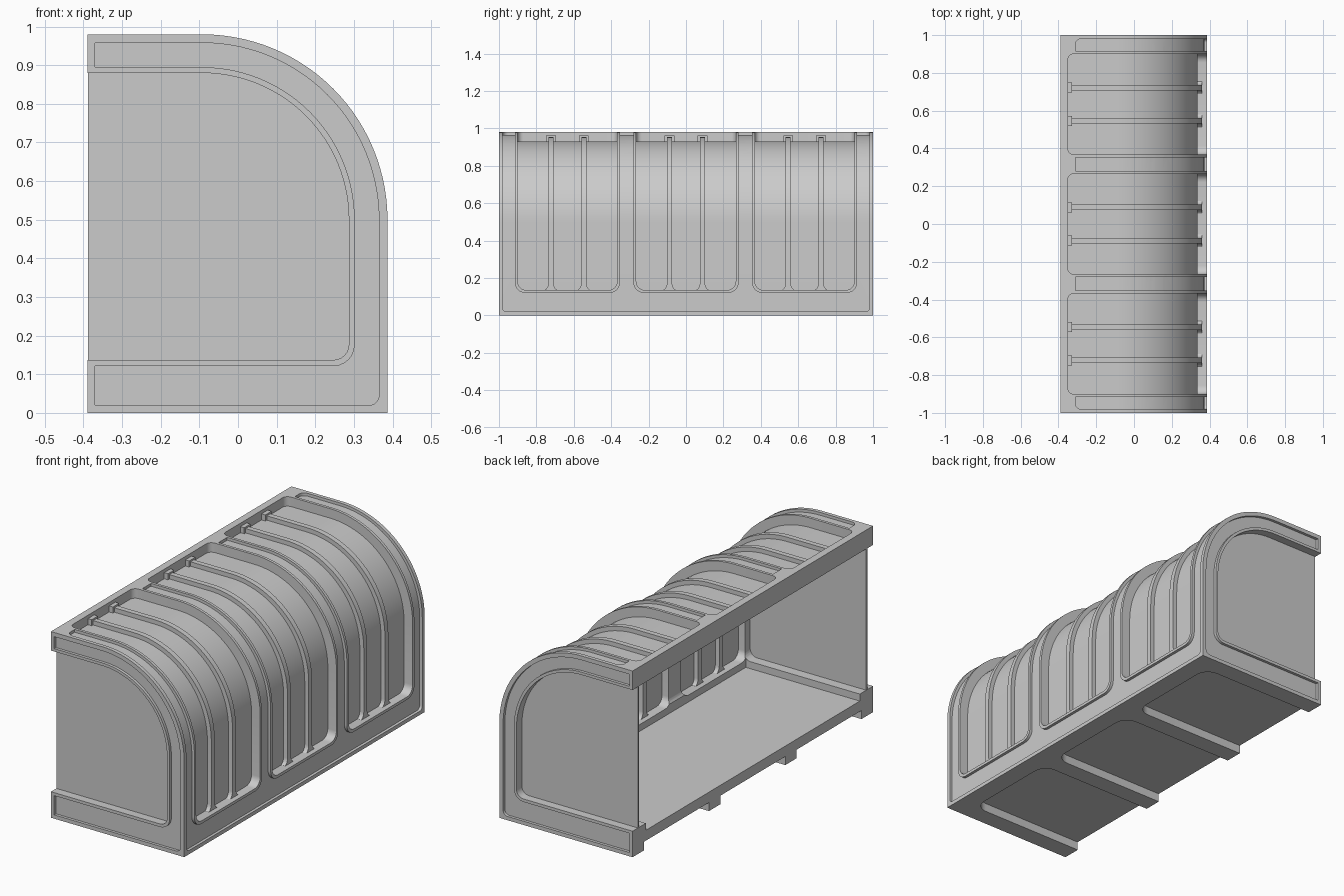
import bpy, bmesh
from math import sin, cos, pi

if "Cube" in bpy.data.objects:
    bpy.data.objects.remove(bpy.data.objects["Cube"])

# Outer D-shaped section: straight side, quarter arc, flat top
RIGHT, TOP, RAD = 0.387, 0.98, 0.48
CX, CZ = RIGHT - RAD, TOP - RAD
SEG = 28
ARC = RAD * pi / 2
BAYS = (-0.634, 0.0, 0.634)


def make(name, verts, faces):
    bm = bmesh.new()
    vs = [bm.verts.new(v) for v in verts]
    for f in faces:
        bm.faces.new([vs[i] for i in f])
    bmesh.ops.recalc_face_normals(bm, faces=bm.faces)
    me = bpy.data.meshes.new(name)
    bm.to_mesh(me)
    bm.free()
    ob = bpy.data.objects.new(name, me)
    bpy.context.scene.collection.objects.link(ob)
    return ob


def profile(off, left, bottom, r=0.0):
    pts = [(left, bottom)]
    n = 6 if r else 0
    for i in range(n + 1):
        a = -pi / 2 + (pi / 2) * i / max(n, 1)
        pts.append((RIGHT - off - r + r * cos(a), bottom + r + r * sin(a)))
    for i in range(SEG + 1):
        a = pi / 2 * i / SEG
        pts.append((CX + (RAD - off) * cos(a), CZ + (RAD - off) * sin(a)))
    return pts + [(left, TOP - off)]


def prism(name, pts, lo, hi, up=False):
    """Extrude an x-z outline along y, or an x-y outline along z."""
    n = len(pts)
    verts = [(p, q, t) if up else (p, t, q) for t in (lo, hi) for p, q in pts]
    faces = [list(range(n)), list(range(n, 2 * n))]
    faces += [(i, (i + 1) % n, n + (i + 1) % n, n + i) for i in range(n)]
    return make(name, verts, faces)


def path(s, d):
    """Point at length s up the side and over the arch, d below the skin."""
    if s <= CZ:
        return RIGHT - d, s
    if s <= CZ + ARC:
        a = (s - CZ) / RAD
        return CX + (RAD - d) * cos(a), CZ + (RAD - d) * sin(a)
    return CX - (s - CZ - ARC), TOP - d


def s_at(x):
    return CZ + ARC + CX - x


def strip(name, yc, half, s0, s1, d0, d1, r0=0.0, r1=0.0):
    """Curved band following the skin; r rounds (or, negative, flares) its ends."""
    def end(s, r, sign):
        if not r:
            return [(s, half)]
        return [(s + sign * abs(r) * (1 - cos(a)), half - r * (1 - sin(a)))
                for a in [pi / 2 * i / 6 for i in range(7)]]
    rows = end(s0, r0, 1)
    rows += [(CZ + ARC * i / SEG, half) for i in range(SEG + 1)]
    rows += end(s1, r1, -1)[::-1]
    rows = [p for p in rows if s0 <= p[0] <= s1]
    verts = []
    for s, w in rows:
        (xa, za), (xb, zb) = path(s, d0), path(s, d1)
        verts += [(xa, yc - w, za), (xa, yc + w, za), (xb, yc + w, zb), (xb, yc - w, zb)]
    n = len(rows)
    faces = [(0, 1, 2, 3), tuple(4 * (n - 1) + k for k in range(4))]
    for i in range(n - 1):
        for k in range(4):
            a, b = 4 * i + k, 4 * i + (k + 1) % 4
            faces.append((a, b, b + 4, a + 4))
    return make(name, verts, faces)


def measure(me):
    bm = bmesh.new()
    bm.from_mesh(me)
    vol = bm.calc_volume(signed=True)
    closed = all(e.is_manifold for e in bm.edges)
    size = [max(abs(v.co[k]) for v in bm.verts) for k in range(3)] if bm.verts else [9] * 3
    bm.free()
    return vol, size, closed


def cut(ob, cutter):
    """Subtract the cutter, taking the first solver that gives a sound solid."""
    vol0, size0, _ = measure(ob.data)
    m = ob.modifiers.new("cut", 'BOOLEAN')
    m.operation = 'DIFFERENCE'
    m.object = cutter
    spare = None
    for solver in ('MANIFOLD', 'EXACT', 'FLOAT'):
        m.solver = solver
        bpy.context.view_layer.update()
        dg = bpy.context.evaluated_depsgraph_get()
        me = bpy.data.meshes.new_from_object(ob.evaluated_get(dg))
        vol, size, closed = measure(me)
        if 0 < vol < vol0 - 1e-6 and all(a < b + 1e-4 for a, b in zip(size, size0)):
            spare = spare or me
            if closed:
                spare = me
                break
    ob.modifiers.remove(m)
    if spare:
        ob.data = spare
    bpy.data.objects.remove(cutter)


# Main frame, hollowed from end to end and open at the back
frame = prism("frame", profile(0, -0.389, 0), -1, 1)
cut(frame, prism("hollow", profile(0.1, -1, 0.137, 0.04), -1.2, 1.2))
cut(frame, prism("floor_cut", [(-1, 0.1), (0.275, 0.1), (0.275, 0.2), (-1, 0.2)], -0.89, 0.89))

for c in BAYS:
    # Bay opening in the curved side
    cut(frame, strip("bay_opening", c, 0.266, 0.136, s_at(-0.35), -0.1, 0.16, 0.045, 0.03))
    # Recess under the floor, open to the back
    pts = [(-1, c - 0.27), (-1, c + 0.27)]
    r = 0.07
    for sy, angs in ((1, range(6, -1, -1)), (-1, range(0, -7, -1))):
        for i in angs:
            a = pi / 2 * i / 6
            pts.append((0.285 - r + r * cos(a), c + sy * (0.27 - r) + r * sin(a)))
    cut(frame, prism("floor_recess", pts, -0.1, 0.045, up=True))

# Shallow groove over the curved side, leaving a rim around each bay
groove = strip("side_groove", 0, 0.98, 0.02, s_at(-0.31), -0.1, 0.015, 0.02, 0.03)
for c in BAYS:
    cut(groove, strip("bay_rim", c, 0.281, 0.121, s_at(-0.37), -0.2, 0.1, 0.055))
cut(frame, groove)

# Shallow groove around each end face
for sy in (-1, 1):
    y0, y1 = sorted((sy * 0.985, sy * 1.1))
    groove = prism("end_groove", profile(0.022, -0.37, 0.02, 0.025), y0, y1)
    cut(groove, prism("end_rim", profile(0.085, -1, 0.121, 0.055), -1.3, 1.3))
    cut(frame, groove)

# Curved sheets, ribs and rib caps in the bays
for c in BAYS:
    strip("bay_panel", c, 0.275, 0.125, s_at(-0.36), 0.05, 0.062)
    for k in (-0.088, 0.088):
        strip("rib", c + k, 0.014, 0.13, s_at(-0.355), 0.027, 0.085, -0.04)
        strip("rib_cap", c + k, 0.026, s_at(-0.328), s_at(-0.355), 0.018, 0.055)

# Flat sheets closing both ends
for sy in (-1, 1):
    y0, y1 = sorted((sy * 0.943, sy * 0.955))
    prism("end_panel", profile(0.09, -0.388, 0.125, 0.04), y0, y1)

# Smooth the arches, keep the edges crisp
bpy.ops.object.select_all(action='DESELECT')
for ob in bpy.context.scene.objects:
    ob.select_set(True)
bpy.context.view_layer.objects.active = frame
bpy.ops.object.shade_smooth_by_angle(angle=0.5)
